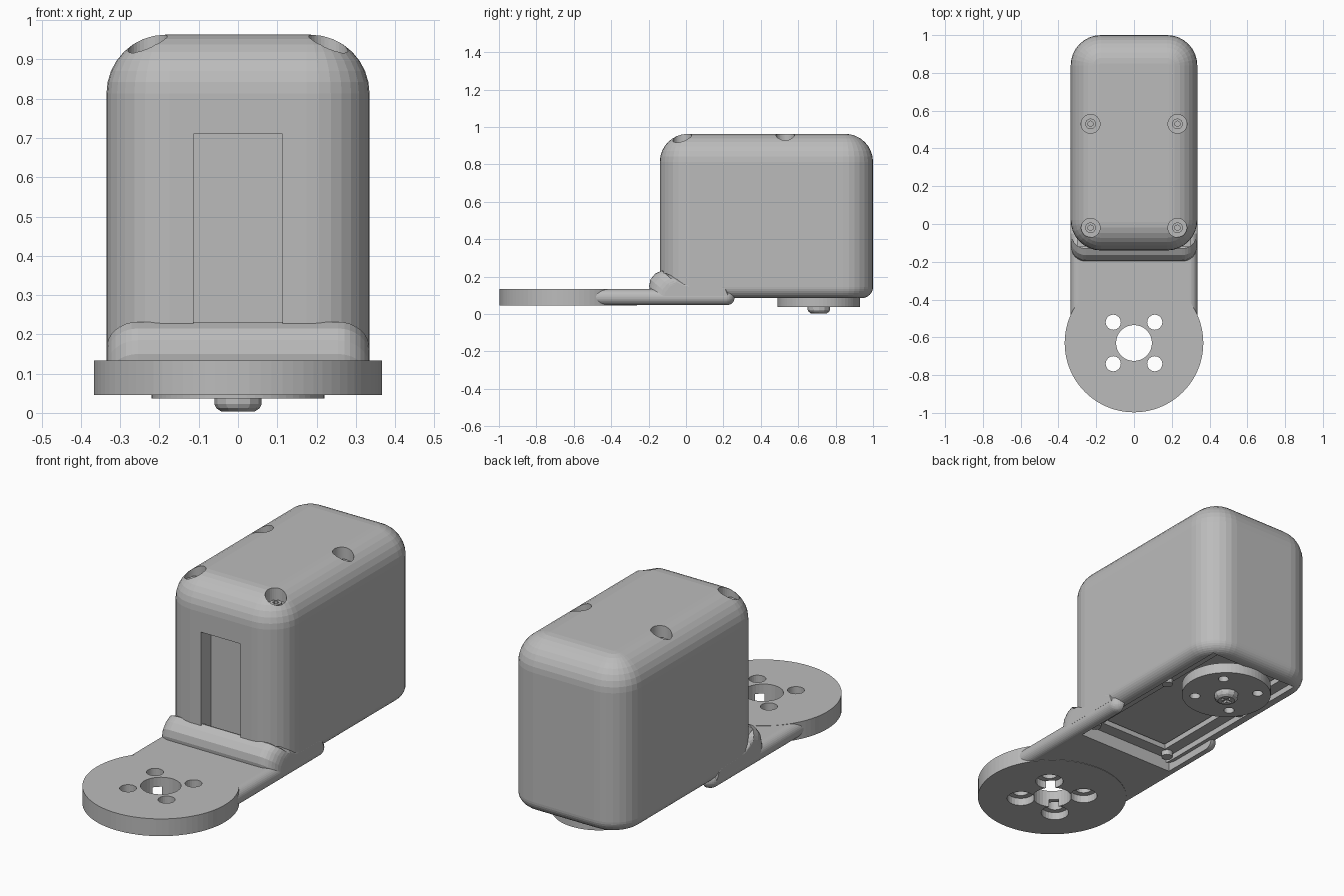
import bpy, bmesh
from math import sin, cos, pi
from mathutils import Matrix

if "Cube" in bpy.data.objects:
    bpy.data.objects.remove(bpy.data.objects["Cube"], do_unlink=True)

grey = bpy.data.materials.new("plain grey")
grey.use_nodes = True
grey.diffuse_color = (0.5, 0.5, 0.5, 1)
grey.node_tree.nodes["Principled BSDF"].inputs["Base Color"].default_value = (0.5, 0.5, 0.5, 1)


def finish(name, bm):
    bmesh.ops.recalc_face_normals(bm, faces=bm.faces)
    mesh = bpy.data.meshes.new(name)
    bm.to_mesh(mesh)
    bm.free()
    mesh.materials.append(grey)
    ob = bpy.data.objects.new(name, mesh)
    bpy.context.collection.objects.link(ob)
    return ob


def loft(name, rings):
    """Skin a list of equal-length point rings and cap both ends."""
    bm = bmesh.new()
    rows = [[bm.verts.new(p) for p in ring] for ring in rings]
    n = len(rows[0])
    for a, b in zip(rows, rows[1:]):
        for i in range(n):
            j = (i + 1) % n
            bm.faces.new((a[i], a[j], b[j], b[i]))
    bm.faces.new(rows[0])
    bm.faces.new(rows[-1])
    return finish(name, bm)


def box(name, x0, x1, y0, y1, z0, z1):
    bm = bmesh.new()
    mat = Matrix.Translation(((x0 + x1) / 2, (y0 + y1) / 2, (z0 + z1) / 2))
    mat = mat @ Matrix.Diagonal((x1 - x0, y1 - y0, z1 - z0, 1))
    bmesh.ops.create_cube(bm, size=1, matrix=mat)
    return finish(name, bm)


def cylinder(name, x, y, r0, r1, z0, z1, sides=32):
    bm = bmesh.new()
    bmesh.ops.create_cone(bm, cap_ends=True, segments=sides, radius1=r0, radius2=r1,
                          depth=z1 - z0, matrix=Matrix.Translation((x, y, (z0 + z1) / 2)))
    return finish(name, bm)


def rounded_block(name, hx, y0, y1, z0, z1, side, top, bottom, steps=8):
    """Block with separate radii for upright, top and bottom edges."""
    levels = []
    for i in range(steps + 1):
        a = pi / 2 * i / steps
        levels.append((bottom * (1 - sin(a)), z0 + bottom * (1 - cos(a))))
    for i in range(steps + 1):
        a = pi / 2 * i / steps
        levels.append((top * (1 - cos(a)), z1 - top * (1 - sin(a))))
    cy, hy = (y0 + y1) / 2, (y1 - y0) / 2
    rings = []
    for inset, z in levels:
        r = max(side - inset, 0.008)
        ring = []
        for q, (sx, sy) in enumerate(((1, 1), (-1, 1), (-1, -1), (1, -1))):
            for i in range(steps + 1):
                a = pi / 2 * (q + i / steps)
                ring.append((sx * (hx - inset - r) + r * cos(a),
                             cy + sy * (hy - inset - r) + r * sin(a), z))
        rings.append(ring)
    return loft(name, rings)


def boolean(target, other, op="DIFFERENCE"):
    mod = target.modifiers.new("boolean", "BOOLEAN")
    mod.operation, mod.solver, mod.object = op, "EXACT", other
    bpy.context.view_layer.objects.active = target
    bpy.ops.object.modifier_apply(modifier=mod.name)
    bpy.data.objects.remove(other, do_unlink=True)


bolts = [(x, y) for x in (-0.23, 0.23) for y in (-0.02, 0.53)]
quad = [(x, y) for x in (-0.11, 0.11) for y in (-0.11, 0.11)]

# Housing with cable slot, bolt wells and open underside
housing = rounded_block("housing", 0.335, -0.14, 1.0, 0.085, 0.963, 0.16, 0.15, 0.06)
boolean(housing, box("cutter", -0.113, 0.113, -0.3, -0.06, 0.15, 0.71))
boolean(housing, box("cutter", -0.26, 0.26, -0.065, 0.92, 0, 0.115))
boolean(housing, box("cutter", -0.2, 0.2, 0.0, 0.9, 0, 0.16))
for x, y in bolts:
    boolean(housing, cylinder("cutter", x, y, 0.05, 0.05, 0.895, 1.1))

# Bolts in the wells and their ends underneath
for x, y in bolts:
    head = cylinder("bolt_head", x, y, 0.028, 0.028, 0.88, 0.91, 24)
    boolean(head, cylinder("cutter", x, y, 0.015, 0.015, 0.895, 1, 6))
    cylinder("bolt_end", x, y, 0.027, 0.03, 0.09, 0.13, 16)

# Motor seen inside the underside
box("motor_body", -0.185, 0.185, 0.015, 0.885, 0.13, 0.2)
cylinder("motor_shaft", 0, 0.71, 0.1, 0.1, 0.07, 0.15)

# Output disc with four holes
horn = cylinder("output_disc", 0, 0.71, 0.22, 0.22, 0.037, 0.092, 64)
for x, y in quad:
    boolean(horn, cylinder("cutter", x, 0.71 + y, 0.026, 0.026, 0, 0.2, 20))

# Centre screw with cross recess
screw = loft("centre_screw", [[(r * cos(pi * i / 6), 0.71 + r * sin(pi * i / 6), z)
                               for i in range(12)]
                              for r, z in ((0.042, 0.003), (0.055, 0.012),
                                           (0.06, 0.022), (0.06, 0.045))])
boolean(screw, box("cutter", -0.03, 0.03, 0.702, 0.718, -0.1, 0.015))
boolean(screw, box("cutter", -0.008, 0.008, 0.68, 0.74, -0.1, 0.015))

# Arm: rounded fork joined to a round mounting plate
arm = rounded_block("arm", 0.335, -0.63, 0.26, 0.047, 0.133, 0.05, 0.042, 0.042)
boolean(arm, box("cutter", -0.28, 0.28, -0.065, 0.5, 0, 0.3))
boolean(arm, cylinder("plate", 0, -0.63, 0.367, 0.367, 0.045, 0.134, 80), "UNION")
boolean(arm, cylinder("cutter", 0, -0.63, 0.095, 0.095, 0, 0.3))
for x, y in quad:
    boolean(arm, cylinder("cutter", x, y - 0.63, 0.04, 0.04, 0, 0.3, 24))
    boolean(arm, cylinder("cutter", x, y - 0.63, 0.068, 0.068, 0, 0.085, 24))

# Collar: swept lip wrapping the lower front of the housing
profile = [(-0.19, 0.1), (-0.197, 0.15), (-0.19, 0.185), (-0.165, 0.215), (-0.13, 0.232),
           (-0.09, 0.222), (-0.05, 0.195), (-0.01, 0.175), (0.04, 0.168), (0.18, 0.168),
           (0.21, 0.155), (0.225, 0.12), (0.225, 0.1)]
radius, rings = 0.08, []
for side in (-1, 1):
    for i in range(9):
        a = pi / 2 * (i / 8 if side > 0 else 1 - i / 8)
        x, d = side * (0.335 - radius + radius * sin(a)), radius * (1 - cos(a))
        rings.append([(x, y + (d if y < -0.12 else 0),
                       max(0.095, z - d * (0.85 if y < -0.05 else 0.3)))
                      for y, z in profile])
collar = loft("collar", rings)
boolean(collar, box("cutter", -0.26, 0.26, -0.065, 0.5, 0, 0.4))
boolean(collar, box("cutter", -0.3, 0.3, -0.12, 0.5, 0.13, 0.4))
